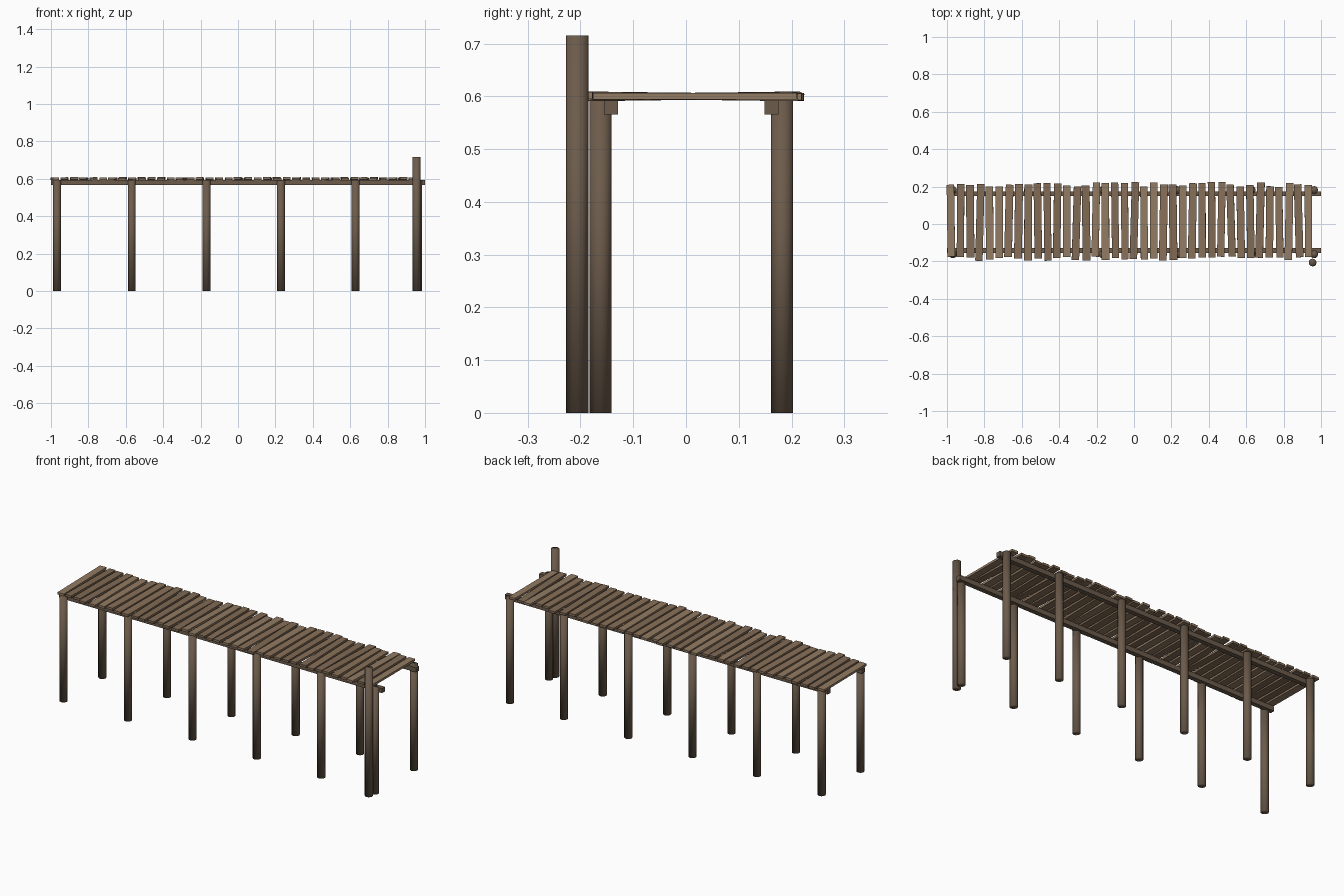
import bpy
import random
from math import radians

if "Cube" in bpy.data.objects:
    bpy.data.objects.remove(bpy.data.objects["Cube"])

random.seed(7)


def material(name, rgb):
    m = bpy.data.materials.new(name)
    m.diffuse_color = (*rgb, 1)
    m.use_nodes = True
    m.node_tree.nodes["Principled BSDF"].inputs["Base Color"].default_value = m.diffuse_color
    return m


wood_dark = material("weathered_wood", (0.15, 0.105, 0.07))
plank_woods = [material("plank_wood_a", (0.25, 0.165, 0.10)),
               material("plank_wood_b", (0.29, 0.20, 0.125)),
               material("plank_wood_c", (0.22, 0.145, 0.09))]


def box(name, loc, size, mat, rot=(0, 0, 0)):
    bpy.ops.mesh.primitive_cube_add(size=1, location=loc, rotation=rot)
    o = bpy.context.object
    o.name = name
    o.scale = size
    o.data.materials.append(mat)
    return o


def post(name, x, y, height):
    # Fully smooth, caps included, for the soft light-to-dark shading
    bpy.ops.mesh.primitive_cylinder_add(vertices=12, radius=0.021, depth=height,
                                        location=(x, y, height / 2))
    o = bpy.context.object
    o.name = name
    o.data.materials.append(wood_dark)
    bpy.ops.object.shade_smooth()
    return o


# Support posts in two rows, outside the beams
for i, x in enumerate([-0.968, -0.568, -0.168, 0.23, 0.629, 0.963]):
    post(f"front_post_{i + 1}", x, -0.162, 0.592)
    post(f"back_post_{i + 1}", x, 0.182, 0.592)

# Tall mooring post at the end
post("mooring_post", 0.955, -0.206, 0.715)

# Long beams under the deck
box("front_beam", (0, -0.142, 0.579), (2.0, 0.026, 0.026), wood_dark)
box("back_beam", (0, 0.162, 0.579), (2.0, 0.026, 0.026), wood_dark)

# Uneven deck planks
count = 38
for i in range(count):
    x = -0.979 + i * (0.932 + 0.979) / (count - 1)
    back = random.uniform(0.198, 0.224)
    front = random.uniform(-0.198, -0.174)
    if i == 0:
        back, front = 0.21, -0.175
    tilt = (radians(random.uniform(-0.8, 0.8)),
            radians(random.uniform(-1.5, 1.5)),
            radians(random.uniform(-2.0, 2.0) if i else 0.8))
    box(f"deck_plank_{i + 1}", (x, (back + front) / 2, 0.6),
        (random.uniform(0.038, 0.042), back - front, 0.0125),
        random.choice(plank_woods), tilt)
